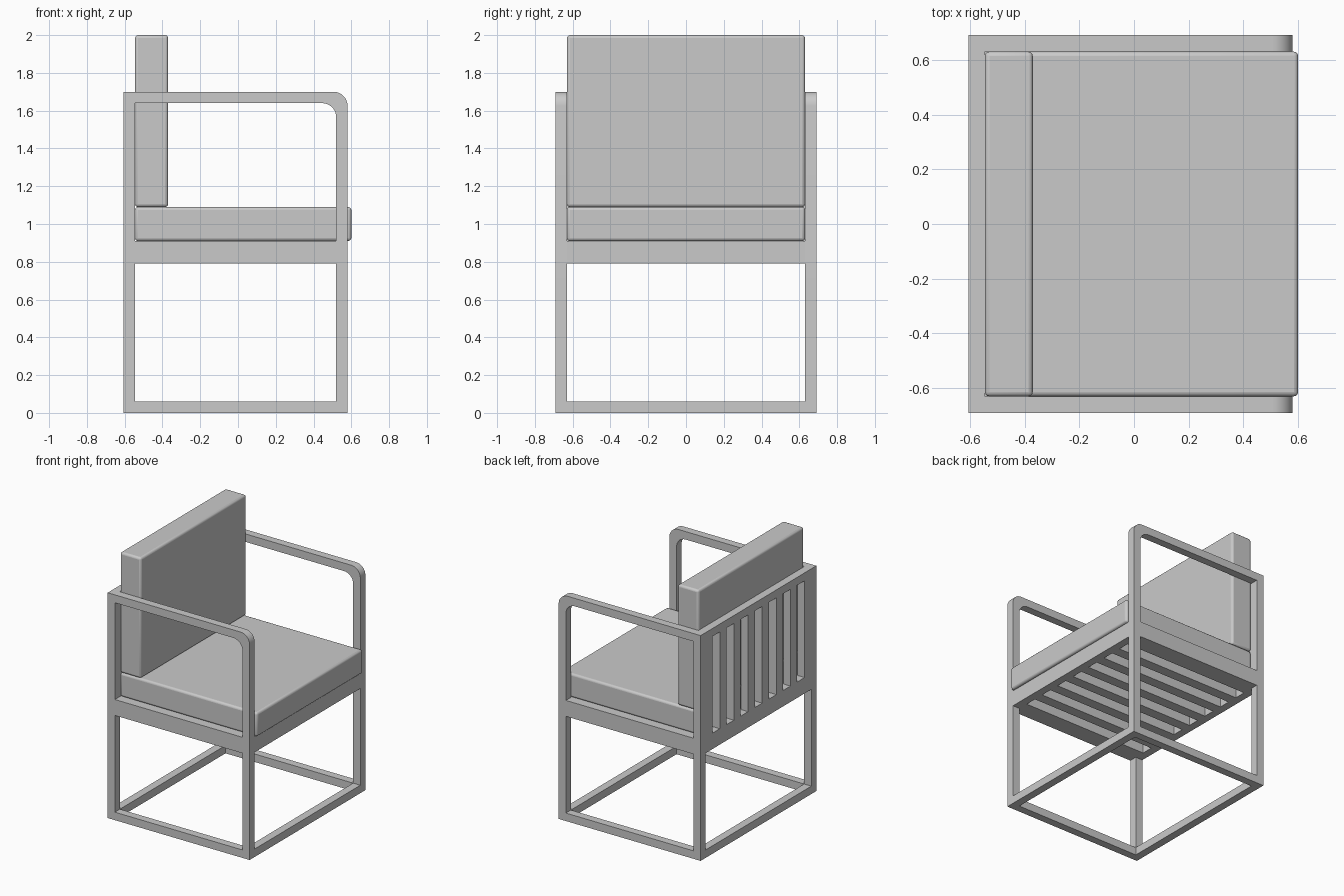
import bpy, bmesh, math
from mathutils import Vector

if "Cube" in bpy.data.objects:
    bpy.data.objects.remove(bpy.data.objects["Cube"], do_unlink=True)

# One grey for the frame and cushions
grey = bpy.data.materials.new("mid_grey")
grey.use_nodes = True
colour = (0.59, 0.59, 0.59, 1)
grey.diffuse_color = colour
grey.node_tree.nodes["Principled BSDF"].inputs["Base Color"].default_value = colour

# Main measures
BACK, FRONT = -0.605, 0.58
HALF, BAR = 0.69, 0.06
INNER = HALF - BAR
SEAT_LOW, SEAT_TOP, ARM_TOP = 0.79, 0.91, 1.70


def finish(name, bm):
    bmesh.ops.recalc_face_normals(bm, faces=bm.faces)
    mesh = bpy.data.meshes.new(name)
    bm.to_mesh(mesh)
    bm.free()
    mesh.materials.append(grey)
    obj = bpy.data.objects.new(name, mesh)
    bpy.context.collection.objects.link(obj)
    return obj


def box(name, low, high):
    low, high = Vector(low), Vector(high)
    bm = bmesh.new()
    bmesh.ops.create_cube(bm, size=1)
    bmesh.ops.scale(bm, vec=high - low, verts=bm.verts)
    bmesh.ops.translate(bm, vec=(low + high) / 2, verts=bm.verts)
    return finish(name, bm)


def smooth(obj):
    bpy.ops.object.select_all(action="DESELECT")
    obj.select_set(True)
    bpy.context.view_layer.objects.active = obj
    bpy.ops.object.shade_smooth_by_angle(angle=math.radians(35))


def outline(inset, radius=0.075, steps=8):
    """Side outline with a rounded upper front corner."""
    x0, x1, z0, z1 = BACK + inset, FRONT - inset, inset, ARM_TOP - inset
    points = [(x0, z0), (x1, z0)]
    for i in range(steps + 1):
        a = math.pi / 2 * i / steps
        points.append((x1 - radius + radius * math.cos(a),
                       z1 - radius + radius * math.sin(a)))
    return points + [(x0, z1)]


def side_frame(name, y0, y1):
    bm = bmesh.new()
    loops = [[bm.verts.new((x, y, z)) for x, z in outline(inset)]
             for inset, y in ((0, y0), (0, y1), (BAR, y1), (BAR, y0))]
    count = len(loops[0])
    for a, b in zip(loops, loops[1:] + loops[:1]):
        for i in range(count):
            j = (i + 1) % count
            bm.faces.new((a[i], a[j], b[j], b[i]))
    smooth(finish(name, bm))


def cushion(name, low, high):
    obj = box(name, low, high)
    bevel = obj.modifiers.new("soft_edge", "BEVEL")
    bevel.width = 0.016
    bevel.segments = 3
    smooth(obj)


# Side frames with legs, armrests and seat rails
for side, sign in (("left", 1), ("right", -1)):
    y0, y1 = sorted((sign * INNER, sign * HALF))
    side_frame(side + "_side_frame", y0, y1)
    box(side + "_seat_rail", (BACK + BAR, y0, SEAT_LOW), (FRONT - BAR, y1, SEAT_TOP))

# Cross rails at front and back
for end, x in (("front", FRONT - BAR), ("back", BACK)):
    box(end + "_floor_rail", (x, -INNER, 0), (x + BAR, INNER, BAR))
    box(end + "_seat_rail", (x, -INNER, SEAT_LOW), (x + BAR, INNER, SEAT_TOP))
box("back_top_rail", (BACK, -INNER, ARM_TOP - BAR), (BACK + BAR, INNER, ARM_TOP))

# Evenly spaced slats in the back and under the seat
SLATS, WIDTH = 8, 0.08
for i in range(SLATS):
    y = -INNER + i * (2 * INNER - WIDTH) / (SLATS - 1)
    box(f"back_slat_{i + 1}", (BACK, y, SEAT_TOP), (BACK + BAR, y + WIDTH, ARM_TOP - BAR))
    box(f"seat_slat_{i + 1}", (BACK + BAR, y, SEAT_LOW), (FRONT - BAR, y + WIDTH, SEAT_TOP))

# Cushions
cushion("seat_cushion", (BACK + BAR, -INNER, SEAT_TOP), (0.6, INNER, 1.09))
cushion("back_cushion", (BACK + BAR, -INNER, 1.09), (-0.37, INNER, 2.0))
